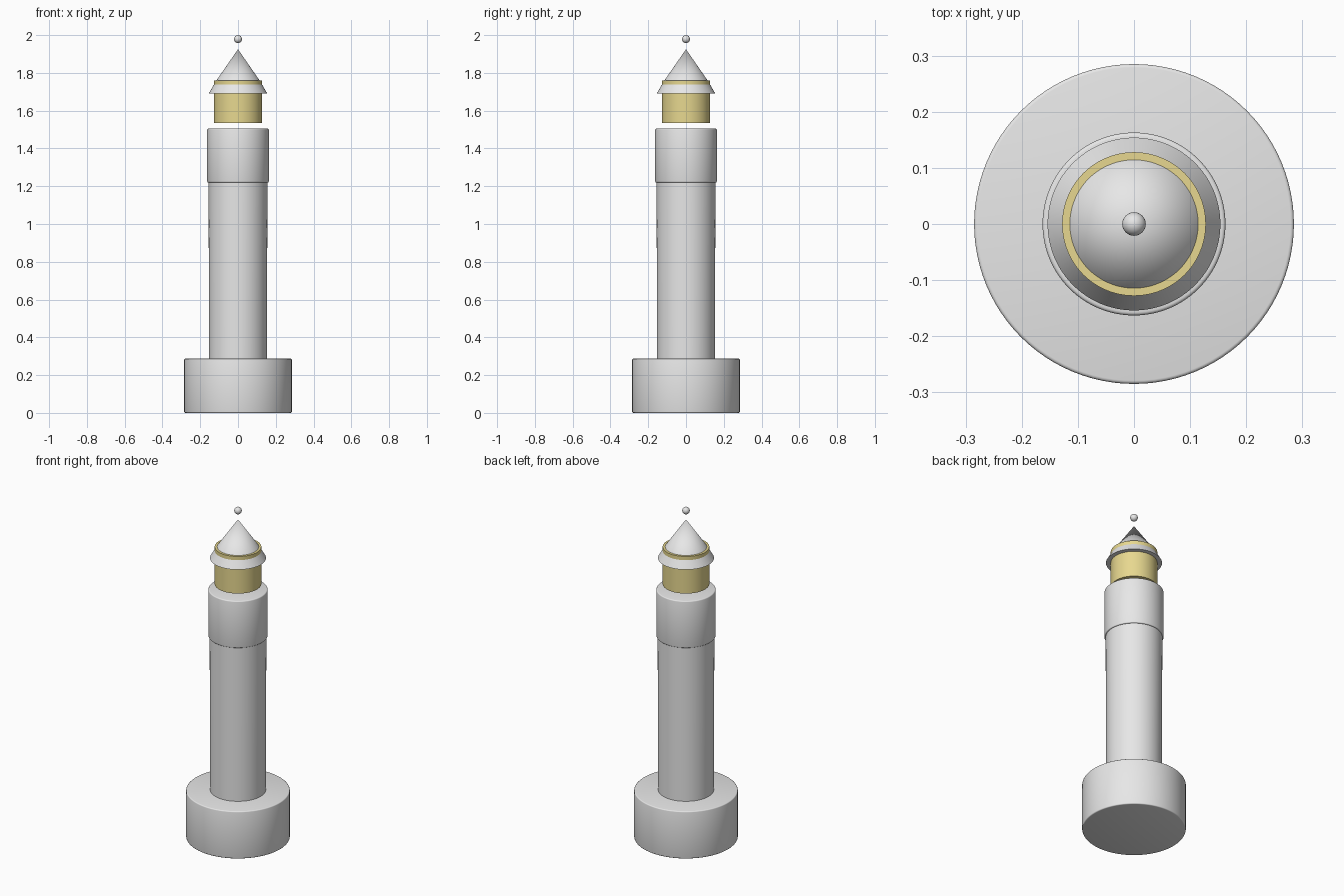
import bpy, bmesh, math

cube = bpy.data.objects.get("Cube")
if cube:
    bpy.data.objects.remove(cube, do_unlink=True)

SIDES = 96


def material(name, color):
    mat = bpy.data.materials.new(name)
    mat.use_nodes = True
    mat.diffuse_color = color
    mat.node_tree.nodes["Principled BSDF"].inputs["Base Color"].default_value = color
    return mat


stone = material("pale grey", (0.8, 0.8, 0.8, 1))
glow = material("lamp yellow", (0.84, 0.72, 0.29, 1))


def finish(name, bm, mat):
    mesh = bpy.data.meshes.new(name)
    bm.to_mesh(mesh)
    bm.free()
    mesh.materials.append(mat)
    obj = bpy.data.objects.new(name, mesh)
    bpy.context.collection.objects.link(obj)
    bpy.ops.object.select_all(action="DESELECT")
    obj.select_set(True)
    bpy.context.view_layer.objects.active = obj
    bpy.ops.object.shade_smooth_by_angle(angle=math.radians(35))
    return obj


def drum(name, z0, z1, r0, r1, mat, bevel=0.0):
    """Upright drum or cone from z0 to z1, with optionally rounded rims."""
    bm = bmesh.new()
    bmesh.ops.create_cone(bm, cap_ends=True, segments=SIDES,
                          radius1=r0, radius2=r1, depth=z1 - z0)
    bmesh.ops.translate(bm, verts=bm.verts, vec=(0, 0, (z0 + z1) / 2))
    if bevel:
        rims = [e for e in bm.edges
                if abs(e.verts[0].co.z - e.verts[1].co.z) < 1e-5]
        bmesh.ops.bevel(bm, geom=rims, offset=bevel, segments=3,
                        profile=0.5, affect="EDGES")
    return finish(name, bm, mat)


# Tower
drum("base", 0, 0.287, 0.285, 0.285, stone, 0.006)
drum("column", 0.28, 1.24, 0.153, 0.156, stone)
drum("gallery", 1.22, 1.505, 0.163, 0.163, stone, 0.006)

# Lantern, floating just above the gallery
drum("lamp", 1.535, 1.76, 0.128, 0.128, glow)
drum("lamp_skirt", 1.692, 1.76, 0.154, 0.115, stone)
drum("roof", 1.759, 1.925, 0.115, 0, stone)

# Finial, floating above the roof tip
bm = bmesh.new()
bmesh.ops.create_uvsphere(bm, u_segments=32, v_segments=16, radius=0.021)
bmesh.ops.translate(bm, verts=bm.verts, vec=(0, 0, 1.979))
finish("finial_ball", bm, stone)
